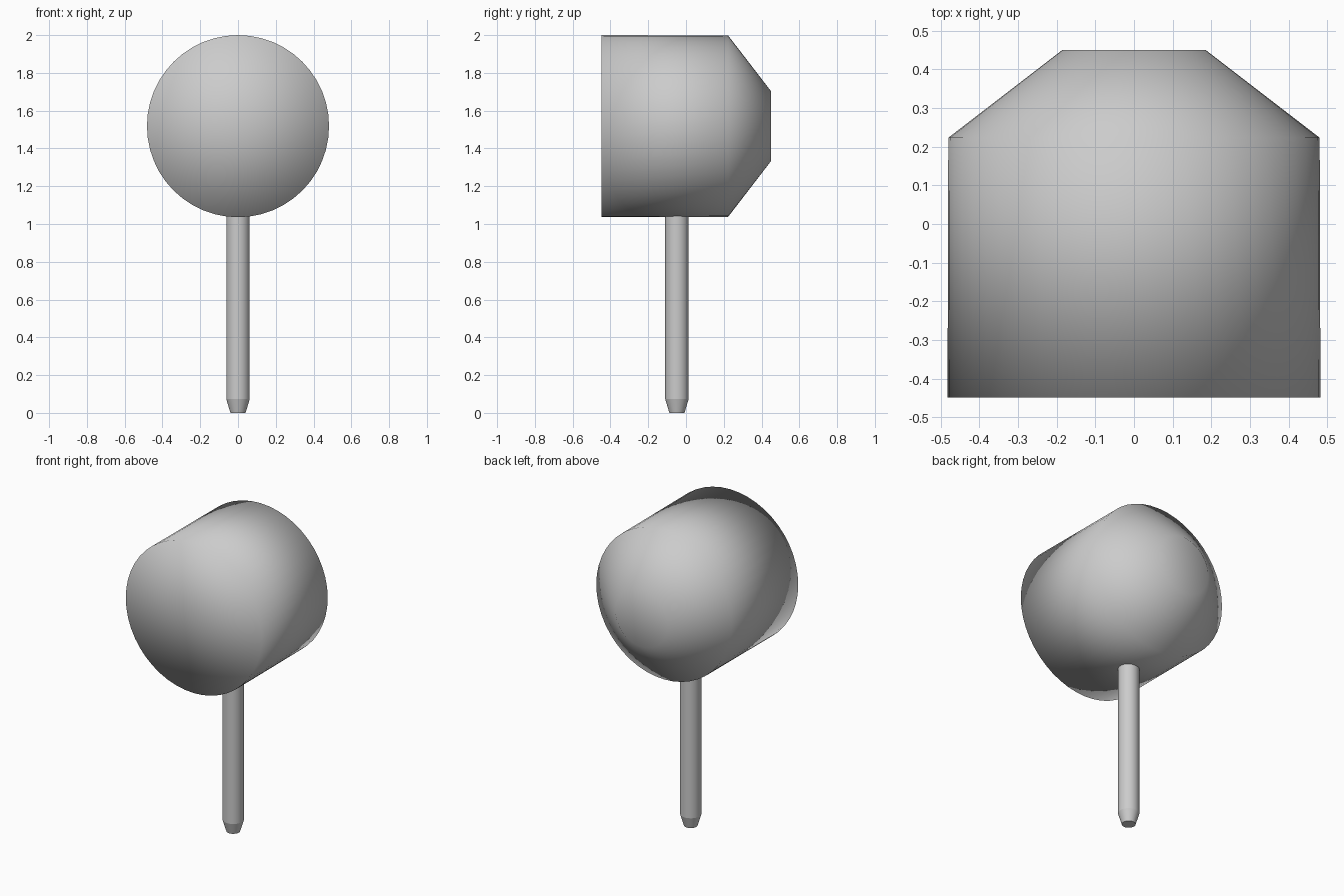
import bpy, bmesh
from math import cos, sin, pi, radians

if "Cube" in bpy.data.objects:
    bpy.data.objects.remove(bpy.data.objects["Cube"])


def lathe(name, profile, place, segs):
    """Revolve (radius, height) rings; both ends are closed with a triangle fan."""
    bm = bmesh.new()
    rings = [[bm.verts.new(place(r * cos(2 * pi * i / segs), r * sin(2 * pi * i / segs), h))
              for i in range(segs)] for r, h in profile]
    for a, b in zip(rings, rings[1:]):
        for i in range(segs):
            j = (i + 1) % segs
            bm.faces.new((a[i], a[j], b[j], b[i]))
    for ring, (r, h) in ((rings[0], profile[0]), (rings[-1], profile[-1])):
        centre = bm.verts.new(place(0, 0, h))
        for i in range(segs):
            bm.faces.new((ring[i], ring[(i + 1) % segs], centre))
    bmesh.ops.recalc_face_normals(bm, faces=bm.faces)
    for f in bm.faces:
        f.smooth = True
    mesh = bpy.data.meshes.new(name)
    bm.to_mesh(mesh)
    bm.free()
    obj = bpy.data.objects.new(name, mesh)
    bpy.context.collection.objects.link(obj)
    return obj


# Head: drum lying along y, tapered at the back, fully smooth shaded
lathe("head", [(0.482, -0.448), (0.48, 0.223), (0.185, 0.45)],
      lambda a, b, h: (a, h, 1.518 + b), 48)

# Stem: upright post with a tapered foot
stem = lathe("stem", [(0.04, 0), (0.062, 0.073), (0.062, 1.06)],
             lambda a, b, h: (a, b - 0.048, h), 32)
bpy.ops.object.select_all(action='DESELECT')
stem.select_set(True)
bpy.context.view_layer.objects.active = stem
bpy.ops.object.shade_smooth_by_angle(angle=radians(14))
